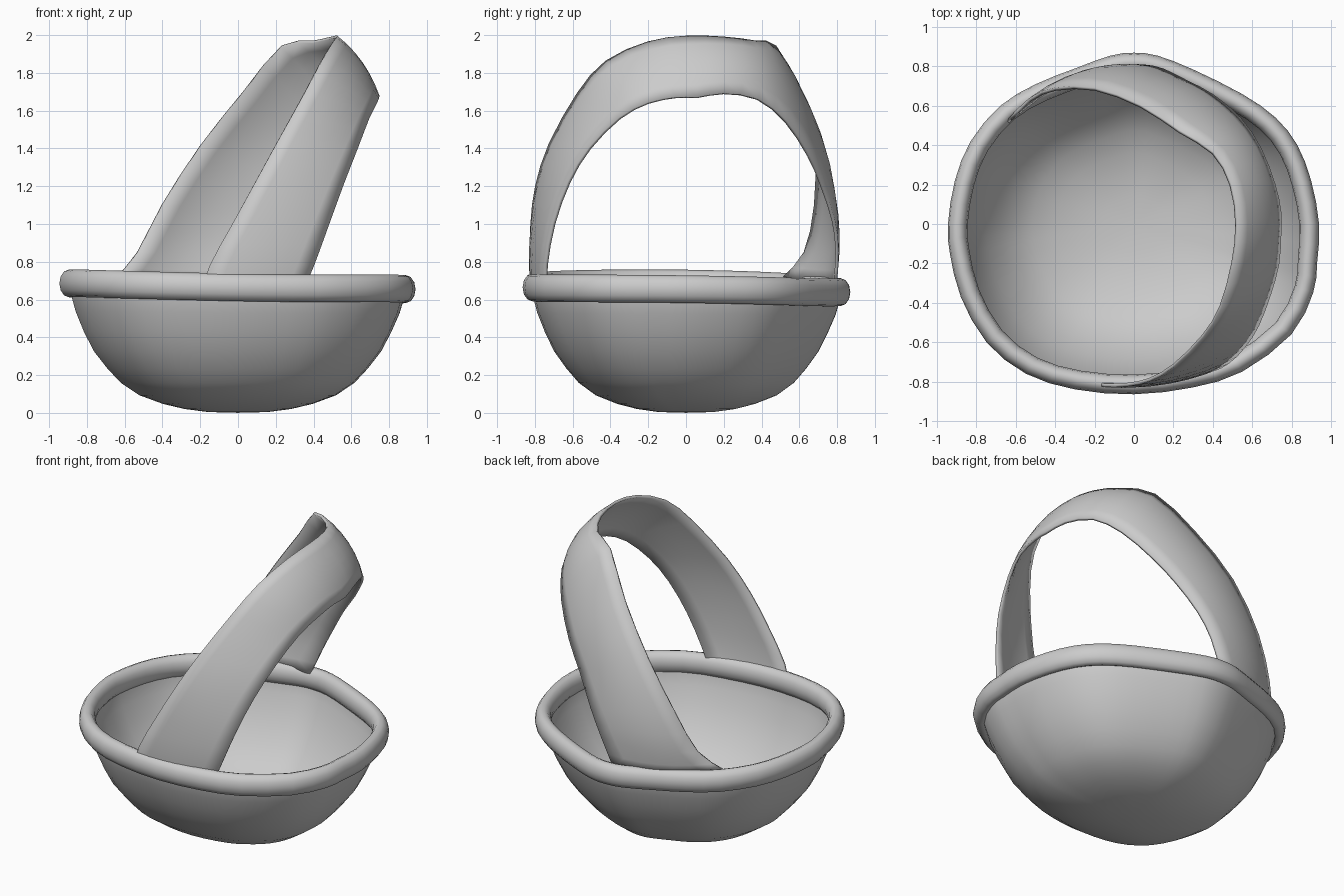
import bpy, bmesh, math
from mathutils import Vector

if "Cube" in bpy.data.objects:
    bpy.data.objects.remove(bpy.data.objects["Cube"])


def spline(pts, steps, closed=False):
    """Catmull-Rom curve through the given points."""
    p = [Vector(q) for q in pts]
    n = len(p)
    get = (lambda i: p[i % n]) if closed else (lambda i: p[max(0, min(n - 1, i))])
    out = []
    for i in range(n if closed else n - 1):
        a, b, c, d = get(i - 1), get(i), get(i + 1), get(i + 2)
        for k in range(steps):
            t = k / steps
            out.append(0.5 * (2 * b + (c - a) * t + (2 * a - 5 * b + 4 * c - d) * t * t
                              + (3 * b - a - 3 * c + d) * t ** 3))
    if not closed:
        out.append(p[-1].copy())
    return out


def skin(name, rows, close_u=False, close_v=False, cap=None, thickness=0, angle=40):
    """Build a quad surface from rows of points."""
    bm = bmesh.new()
    grid = [[bm.verts.new(q) for q in row] for row in rows]
    nu, nv = len(grid), len(grid[0])
    for i in range(nu if close_u else nu - 1):
        for j in range(nv if close_v else nv - 1):
            a, b = grid[i], grid[(i + 1) % nu]
            k = (j + 1) % nv
            bm.faces.new((a[j], a[k], b[k], b[j]))
    if cap:
        c = bm.verts.new(cap)
        for j in range(nv):
            bm.faces.new((c, grid[0][(j + 1) % nv], grid[0][j]))
    bmesh.ops.recalc_face_normals(bm, faces=bm.faces)
    me = bpy.data.meshes.new(name)
    bm.to_mesh(me)
    bm.free()
    ob = bpy.data.objects.new(name, me)
    bpy.context.collection.objects.link(ob)
    if thickness:
        m = ob.modifiers.new("thickness", 'SOLIDIFY')
        m.thickness = thickness
        m.offset = 0
    bpy.ops.object.select_all(action='DESELECT')
    ob.select_set(True)
    bpy.context.view_layer.objects.active = ob
    bpy.ops.object.shade_smooth_by_angle(angle=math.radians(angle))
    return ob


# Uneven hand-made outline seen from above (outer edge of the rim)
outline = spline([
    (0, .87), (-.12, .855), (-.3, .79), (-.5, .71), (-.68, .6), (-.83, .42), (-.91, .22),
    (-.945, 0), (-.935, -.15), (-.88, -.37), (-.75, -.6), (-.55, -.76), (-.3, -.84),
    (0, -.865), (.3, -.83), (.55, -.75), (.8, -.56), (.91, -.35), (.93, -.2), (.94, 0),
    (.9, .22), (.83, .4), (.72, .54), (.55, .66), (.3, .785), (.12, .855)], 2, True)


def rim_height(p):
    a = math.atan2(p.y, p.x)
    return .661 - .015 * math.cos(a) - .0125 * math.sin(a) + .009 * math.cos(2 * a)


# Bowl: rounded profile scaled from the outline
profile = [(.18, .012), (.32, .028), (.45, .055), (.59, .1), (.70, .165), (.78, .24),
           (.86, .33), (.92, .43), (.97, .53), (1.0, .62), (1.005, .70)]
rows = []
for s, z in profile:
    rows.append([Vector((p.x * .93 * s, p.y * .93 * s,
                         z + (rim_height(p) - .66) * max(0, z - .4) / .3))
                 for p in outline])
skin("bowl", rows, close_v=True, cap=(0, 0, .008), thickness=.015)

# Rim: oval roll following the outline
rows = []
for p in outline:
    d = p.normalized()
    c = p - d * .05
    zc = rim_height(p)
    rows.append([Vector((c.x + d.x * .05 * math.cos(t), c.y + d.y * .05 * math.cos(t),
                         zc + .073 * math.sin(t)))
                 for t in [math.tau * k / 12 for k in range(12)]])
skin("rim", rows, close_u=True, close_v=True, angle=60)

# Handle: slanted arched band between an upper and a lower edge
upper = [(-.2, -.80, .62), (-.15, -.82, .78), (-.03, -.815, 1.0), (.08, -.79, 1.2),
         (.2, -.72, 1.42), (.35, -.57, 1.69), (.44, -.42, 1.86), (.5, -.2, 1.96),
         (.52, 0, 1.99), (.49, .2, 1.985), (.4, .36, 1.965), (.23, .47, 1.94),
         (.03, .6, 1.7), (-.2, .685, 1.41), (-.4, .685, 1.1), (-.53, .63, .85),
         (-.64, .52, .72)]
lower = [(.33, -.74, .62), (.4, -.74, .78), (.48, -.7, 1.0), (.56, -.62, 1.22),
         (.63, -.51, 1.4), (.69, -.35, 1.56), (.73, -.2, 1.64), (.74, -.05, 1.67),
         (.74, .06, 1.67), (.71, .2, 1.69), (.64, .38, 1.66), (.54, .53, 1.54),
         (.4, .65, 1.36), (.27, .72, 1.2), (.15, .78, 1.02), (.06, .8, .86),
         (-.02, .79, .68)]
up, lo = spline(upper, 2), spline(lower, 2)
rows = []
for i in range(len(up)):
    a, b = max(0, i - 1), min(len(up) - 1, i + 1)
    tangent = (up[b] + lo[b]) - (up[a] + lo[a])
    out = tangent.cross(lo[i] - up[i]).normalized()
    mid = (up[i] + lo[i]) / 2
    if out.dot(mid - Vector((.2, 0, .8))) < 0:
        out = -out
    bulge = .03 + .035 * max(0, min(1, i / (len(up) - 1) * 2 - 1))
    rows.append([up[i].lerp(lo[i], t) + out * bulge * 4 * t * (1 - t)
                 for t in (0, .17, .33, .5, .67, .83, 1)])
skin("handle", rows, thickness=.018)
